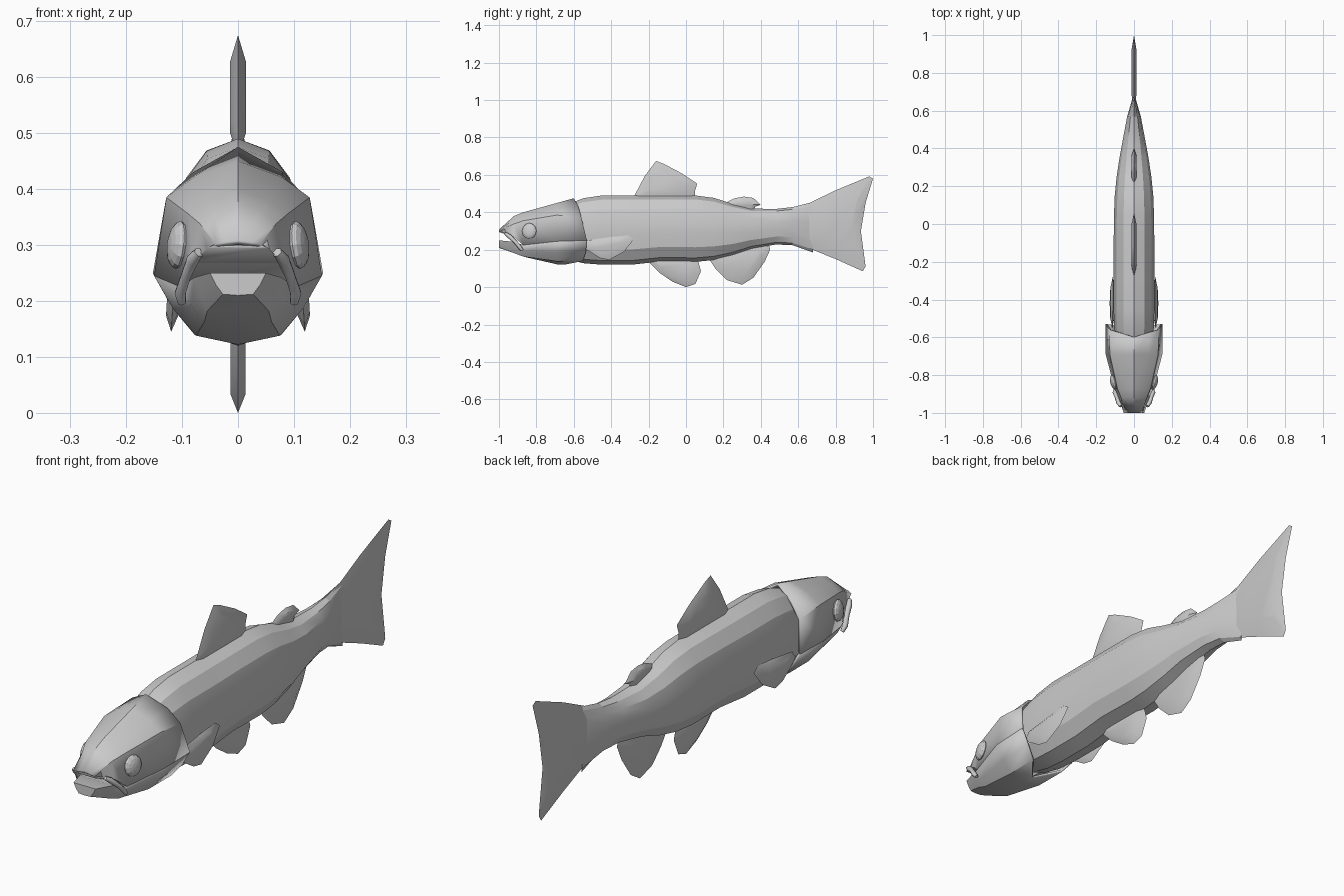
import bpy, bmesh
from mathutils import Vector

if "Cube" in bpy.data.objects:
    bpy.data.objects.remove(bpy.data.objects["Cube"])


def finish(bm, name, angle=0.35):
    bmesh.ops.remove_doubles(bm, verts=bm.verts, dist=0.0005)
    bmesh.ops.recalc_face_normals(bm, faces=bm.faces)
    c = sum((v.co for v in bm.verts), Vector()) / len(bm.verts)
    if sum(f.normal.dot(f.calc_center_median() - c) * f.calc_area() for f in bm.faces) < 0:
        bmesh.ops.reverse_faces(bm, faces=bm.faces)
    mesh = bpy.data.meshes.new(name)
    bm.to_mesh(mesh)
    bm.free()
    ob = bpy.data.objects.new(name, mesh)
    bpy.context.collection.objects.link(ob)
    bpy.ops.object.select_all(action='DESELECT')
    ob.select_set(True)
    bpy.context.view_layer.objects.active = ob
    bpy.ops.object.shade_smooth_by_angle(angle=angle)
    return ob


def mirror_ring(half):
    # half runs from one point to another on +x; returns the full left-to-right strip
    return [Vector((-p[0], p[1], p[2])) for p in reversed(half)] + [Vector(p) for p in half]


def loft(name, halves, caps=(True, True), closed=0):
    # closed = number of leading sections whose open side is also bridged
    bm = bmesh.new()
    rows = [[bm.verts.new(p) for p in mirror_ring(h)] for h in halves]
    n = len(rows[0])
    for k, (a, b) in enumerate(zip(rows, rows[1:])):
        for i in range(n if k < closed else n - 1):
            j = (i + 1) % n
            bm.faces.new((a[i], a[j], b[j], b[i]))
    for use, row in zip(caps, (rows[0], rows[-1])):
        if use:
            bm.faces.new(row)
    return finish(bm, name)


def fin(name, outline, thick, x=0, lean=0, inner=0.6):
    # leaf-shaped fin: sharp rim at mid thickness, raised centre on both sides
    bm = bmesh.new()
    n = len(outline)
    cy = sum(p[0] for p in outline) / n
    cz = sum(p[1] for p in outline) / n

    def ring(s, t):
        return [bm.verts.new((x + t + lean * (z - cz) * s, cy + (y - cy) * s, cz + (z - cz) * s))
                for y, z in outline]
    rim = ring(1, 0)
    for t in (thick, -thick):
        r = ring(inner, t)
        for i in range(n):
            j = (i + 1) % n
            bm.faces.new((rim[i], rim[j], r[j], r[i]))
        bm.faces.new(r)
    return finish(bm, name, 0.6)


# Body: y, top, bottom, half width
stations = [(-0.64, 0.44, 0.15, 0.095), (-0.55, 0.475, 0.128, 0.105), (-0.45, 0.49, 0.12, 0.108),
            (-0.29, 0.49, 0.12, 0.108), (-0.13, 0.49, 0.138, 0.108), (0.05, 0.49, 0.135, 0.106),
            (0.15, 0.477, 0.145, 0.102), (0.25, 0.445, 0.17, 0.092), (0.35, 0.42, 0.205, 0.077),
            (0.48, 0.418, 0.228, 0.053), (0.57, 0.428, 0.224, 0.036), (0.68, 0.455, 0.185, 0.004)]
shape = [(0, 1), (0.52, 0.94), (0.86, 0.8), (1, 0.62), (1, 0.42), (0.93, 0.22), (0.6, 0.06), (0, 0)]
loft("body", [[(w * u, y, b + (t - b) * v) for u, v in shape] for y, t, b, w in stations],
     closed=len(stations))

# Upper head: y, top, brow x, brow z, cheek x, cheek z
upper = [(-1, 0.308, 0.04, 0.302, 0.055, 0.294), (-0.92, 0.38, 0.068, 0.338, 0.08, 0.268),
         (-0.87, 0.40, 0.088, 0.355, 0.103, 0.225), (-0.69, 0.45, 0.128, 0.385, 0.15, 0.245),
         (-0.56, 0.475, 0.13, 0.375, 0.152, 0.25)]
halves = [[(0, y, t), (sx * 0.62, y, t * 0.55 + sz * 0.45), (sx, y, sz), (cx, y, cz)]
          for y, t, sx, sz, cx, cz in upper]
halves[-1] = [(p[0], y, p[2]) for p, y in zip(halves[-1], (-0.6, -0.575, -0.56, -0.53))]
head = loft("upper_head", halves, (False, False), closed=2)

# Lower jaw: y, rim x, rim z, belly x, belly z, bottom
lower = [(-1, 0.05, 0.25, 0.027, 0.212, 0.21), (-0.92, 0.078, 0.242, 0.055, 0.182, 0.182),
         (-0.87, 0.103, 0.225, 0.06, 0.163, 0.163), (-0.69, 0.15, 0.245, 0.075, 0.138, 0.122),
         (-0.56, 0.152, 0.25, 0.078, 0.14, 0.122)]
halves = [[(rx, y, rz), (rx * 0.55 + bx * 0.45, y, rz * 0.45 + bz * 0.55), (bx, y, bz), (0, y, b)]
          for y, rx, rz, bx, bz, b in lower]
halves[-1] = [(p[0], y, p[2]) for p, y in zip(halves[-1], (-0.53, -0.535, -0.55, -0.64))]
jaw = loft("lower_jaw", [list(reversed(h)) for h in halves], (True, False), closed=2)

# Gill covers and jaws have a visible rim thickness
for ob in (head, jaw):
    m = ob.modifiers.new("thickness", 'SOLIDIFY')
    m.thickness = 0.01
    m.offset = -1

# Fins on the centre line
fin("dorsal_fin", [(-0.29, 0.46), (-0.27, 0.5), (-0.22, 0.595), (-0.16, 0.675), (-0.12, 0.66),
                   (-0.02, 0.607), (0.06, 0.553), (0.048, 0.515), (0.05, 0.46)], 0.014)
fin("adipose_fin", [(0.2, 0.445), (0.26, 0.475), (0.31, 0.484), (0.36, 0.477), (0.4, 0.44),
                    (0.37, 0.43), (0.36, 0.4), (0.24, 0.42)], 0.012)
fin("pelvic_fin", [(-0.21, 0.16), (-0.19, 0.125), (-0.14, 0.075), (-0.07, 0.028), (0, 0),
                   (0.05, 0.017), (0.08, 0.085), (0.06, 0.16)], 0.013)
fin("anal_fin", [(0.11, 0.17), (0.16, 0.095), (0.22, 0.037), (0.3, 0.013), (0.36, 0.05),
                 (0.42, 0.135), (0.45, 0.2), (0.44, 0.24)], 0.013)
fin("tail_fin", [(0.57, 0.425), (0.66, 0.45), (0.8, 0.518), (0.98, 0.592), (1, 0.58), (0.96, 0.45),
                 (0.935, 0.3), (0.955, 0.15), (0.96, 0.11), (0.945, 0.085), (0.8, 0.15),
                 (0.66, 0.207), (0.57, 0.228)], 0.013, inner=0.55)

for side, label in ((1, "right"), (-1, "left")):
    # Pectoral fin lying against the flank
    fin(label + "_pectoral_fin", [(-0.55, 0.22), (-0.53, 0.25), (-0.4, 0.268), (-0.31, 0.277),
                                  (-0.28, 0.255), (-0.33, 0.19), (-0.41, 0.145), (-0.46, 0.155),
                                  (-0.53, 0.2)], 0.011, side * 0.115, -side * 0.06)
    # Eye
    bpy.ops.mesh.primitive_uv_sphere_add(segments=12, ring_count=8, radius=1,
                                         location=(side * 0.107, -0.838, 0.3),
                                         rotation=(0, 1.5708, 0))
    eye = bpy.context.object
    eye.name = label + "_eye"
    eye.scale = (0.043, 0.04, 0.018)
    eye.rotation_euler = (0, 1.5708 - side * 0.12, side * -0.25)
    # Curved lip bone beside the mouth
    cu = bpy.data.curves.new(label + "_lip", 'CURVE')
    cu.dimensions = '3D'
    cu.bevel_depth = 0.011
    cu.bevel_resolution = 1
    cu.use_fill_caps = True
    sp = cu.splines.new('POLY')
    path = [(0.07, -0.965, 0.287), (0.082, -0.945, 0.272), (0.093, -0.915, 0.245),
            (0.103, -0.89, 0.215), (0.1, -0.875, 0.197)]
    sp.points.add(len(path) - 1)
    for pt, (x, y, z), r in zip(sp.points, path, (0.8, 1.1, 0.9, 1, 0.7)):
        pt.co = (side * x, y, z, 1)
        pt.radius = r
    lip = bpy.data.objects.new(label + "_lip", cu)
    bpy.context.collection.objects.link(lip)
